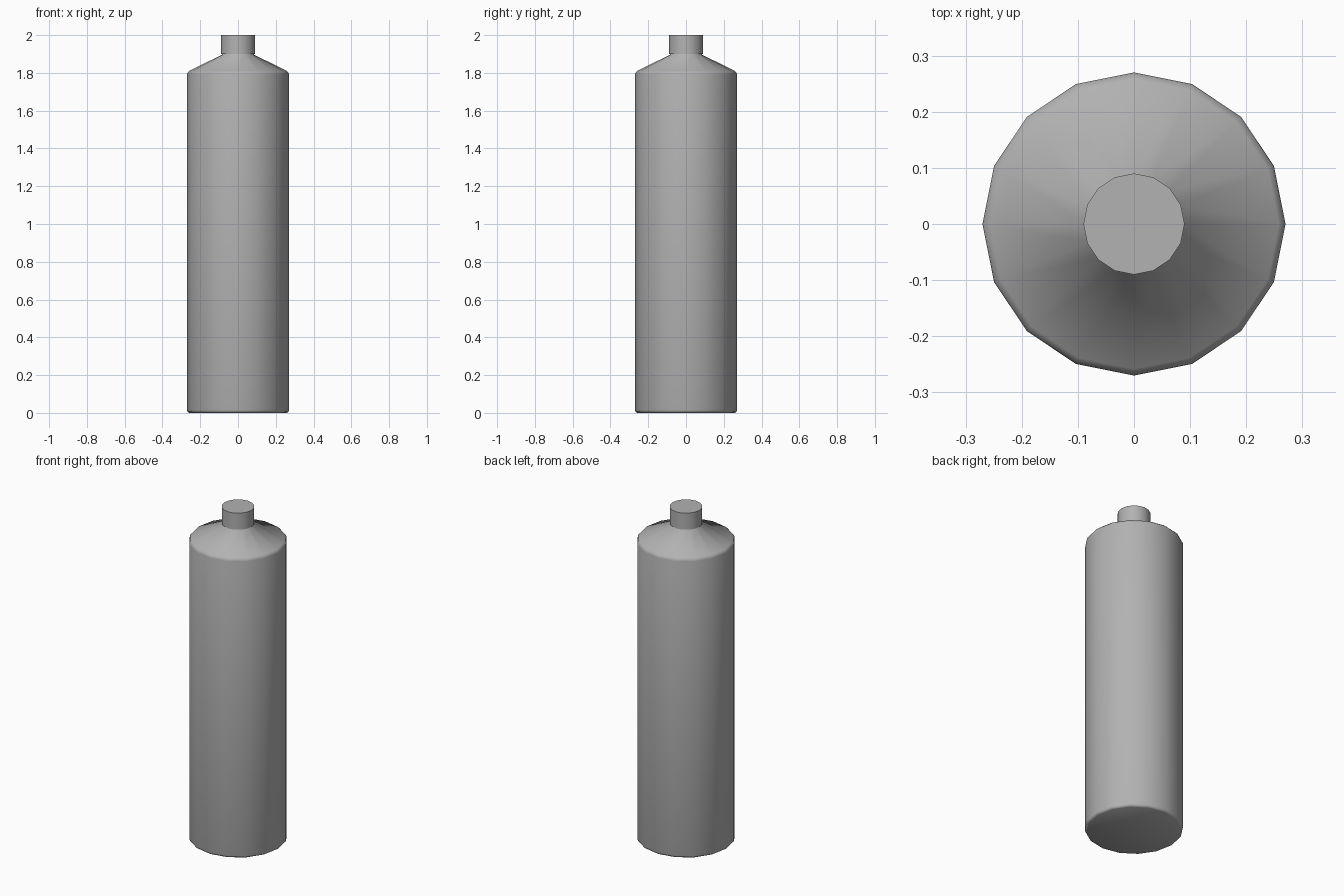
import bpy, bmesh, math

if "Cube" in bpy.data.objects:
    bpy.data.objects.remove(bpy.data.objects["Cube"])

SIDES = 16

# Dark grey finish shared by both parts
grey = bpy.data.materials.new("dark_grey")
grey.diffuse_color = (0.445, 0.445, 0.445, 1)
grey.use_nodes = True
grey.node_tree.nodes["Principled BSDF"].inputs["Base Color"].default_value = grey.diffuse_color

def lathe(name, profile, angle):
    """Revolve (radius, z) points around z and cap both ends."""
    bm = bmesh.new()
    rings = []
    for r, z in profile:
        rings.append([bm.verts.new((r * math.cos(2 * math.pi * i / SIDES),
                                    r * math.sin(2 * math.pi * i / SIDES), z))
                      for i in range(SIDES)])
    for a, b in zip(rings, rings[1:]):
        for i in range(SIDES):
            j = (i + 1) % SIDES
            bm.faces.new((a[i], a[j], b[j], b[i]))
    bm.faces.new(rings[0][::-1])
    bm.faces.new(rings[-1])
    mesh = bpy.data.meshes.new(name)
    bm.to_mesh(mesh)
    bm.free()
    mesh.materials.append(grey)
    obj = bpy.data.objects.new(name, mesh)
    bpy.context.collection.objects.link(obj)
    bpy.ops.object.select_all(action='DESELECT')
    obj.select_set(True)
    bpy.context.view_layer.objects.active = obj
    bpy.ops.object.shade_smooth_by_angle(angle=math.radians(angle))
    return obj

# Bottle body with softened base rim, sloping shoulder and neck inside the cap
lathe("bottle_body", [(0.258, 0), (0.267, 0.005), (0.27, 0.015),
                      (0.27, 1.792), (0.267, 1.802), (0.258, 1.811),
                      (0.085, 1.896), (0.085, 1.94)], 70)

# Short flat-topped cap
lathe("bottle_cap", [(0.09, 1.9), (0.09, 2.0)], 30)
